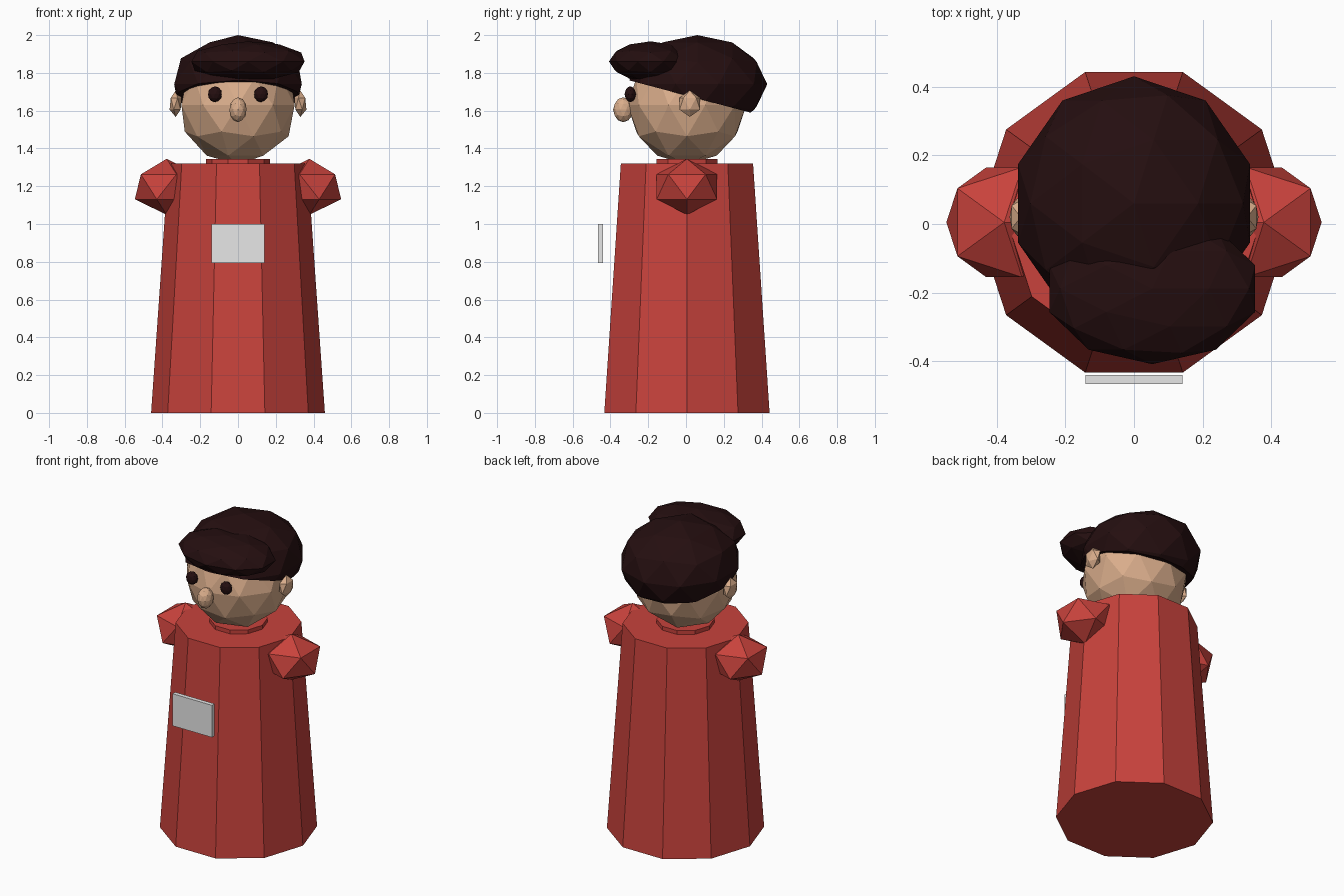
import bpy, bmesh, math
from mathutils import Matrix, Vector

cube = bpy.data.objects.get("Cube")
if cube:
    bpy.data.objects.remove(cube, do_unlink=True)


def material(name, rgb):
    m = bpy.data.materials.new(name)
    m.use_nodes = True
    colour = (*rgb, 1)
    m.diffuse_color = colour
    m.node_tree.nodes["Principled BSDF"].inputs["Base Color"].default_value = colour
    return m


RED = material("red cloth", (0.58, 0.055, 0.045))
SKIN = material("skin", (0.70, 0.42, 0.26))
DARK = material("dark brown hair", (0.018, 0.0045, 0.005))
GREY = material("light grey", (0.8, 0.8, 0.8))


def finish(name, bm, mat):
    bmesh.ops.recalc_face_normals(bm, faces=bm.faces)
    mesh = bpy.data.meshes.new(name)
    bm.to_mesh(mesh)
    bm.free()
    mesh.materials.append(mat)
    obj = bpy.data.objects.new(name, mesh)
    bpy.context.collection.objects.link(obj)
    return obj


def ball(name, centre, radii, mat, detail=2, turn=0, cut=None):
    """Faceted ellipsoid, optionally turned about z and trimmed below a plane."""
    bm = bmesh.new()
    bmesh.ops.create_icosphere(bm, subdivisions=detail, radius=1)
    place = (Matrix.Translation(centre) @ Matrix.Diagonal((*radii, 1))
             @ Matrix.Rotation(turn, 4, "Z"))
    bm.transform(place)
    if cut:
        point, normal = cut
        geom = bm.verts[:] + bm.edges[:] + bm.faces[:]
        result = bmesh.ops.bisect_plane(bm, geom=geom, plane_co=point,
                                        plane_no=normal, clear_inner=True)
        rim = [e for e in result["geom_cut"] if isinstance(e, bmesh.types.BMEdge)]
        bmesh.ops.contextual_create(bm, geom=rim)
    return finish(name, bm, mat)


def column(name, y, z0, z1, r0, r1, mat):
    """Ten-sided tapered column with a corner at the front and back."""
    bm = bmesh.new()
    bmesh.ops.create_cone(bm, cap_ends=True, segments=10, radius1=r0, radius2=r1,
                          depth=z1 - z0,
                          matrix=Matrix.Translation((0, y, (z0 + z1) / 2))
                          @ Matrix.Rotation(math.pi / 2, 4, "Z"))
    return finish(name, bm, mat)


# Robe and collar
column("body", 0.005, 0, 1.32, 0.46, 0.368, RED)
column("collar", 0.005, 1.28, 1.345, 0.17, 0.17, RED)

# Head, nose and hair
ball("head", (0, 0.005, 1.63), (0.315, 0.315, 0.315), SKIN)
ball("nose", (0, -0.332, 1.605), (0.047, 0.054, 0.066), SKIN)
ball("hair", (0, 0.06, 1.74), (0.355, 0.37, 0.26), DARK,
     cut=(Vector((0, -0.28, 1.755)), Vector((0, 0.266, 1))))
ball("front_tuft", (0.053, -0.188, 1.86), (0.315, 0.22, 0.107), DARK)

# Paired parts
for side, s in (("left", 1), ("right", -1)):
    turn = math.pi if s > 0 else 0
    ball(side + "_shoulder", (s * 0.378, 0.005, 1.197), (0.188, 0.188, 0.148),
         RED, 1, turn)
    ball(side + "_ear", (s * 0.33, 0.02, 1.637), (0.036, 0.064, 0.07), SKIN, 1, turn)
    ball(side + "_eye", (s * 0.122, -0.295, 1.687), (0.038, 0.03, 0.042), DARK)

# Chest plate
bm = bmesh.new()
bmesh.ops.create_cube(bm, size=1, matrix=Matrix.Translation((0, -0.453, 0.897))
                      @ Matrix.Diagonal((0.282, 0.027, 0.207, 1)))
finish("chest_plate", bm, GREY)
